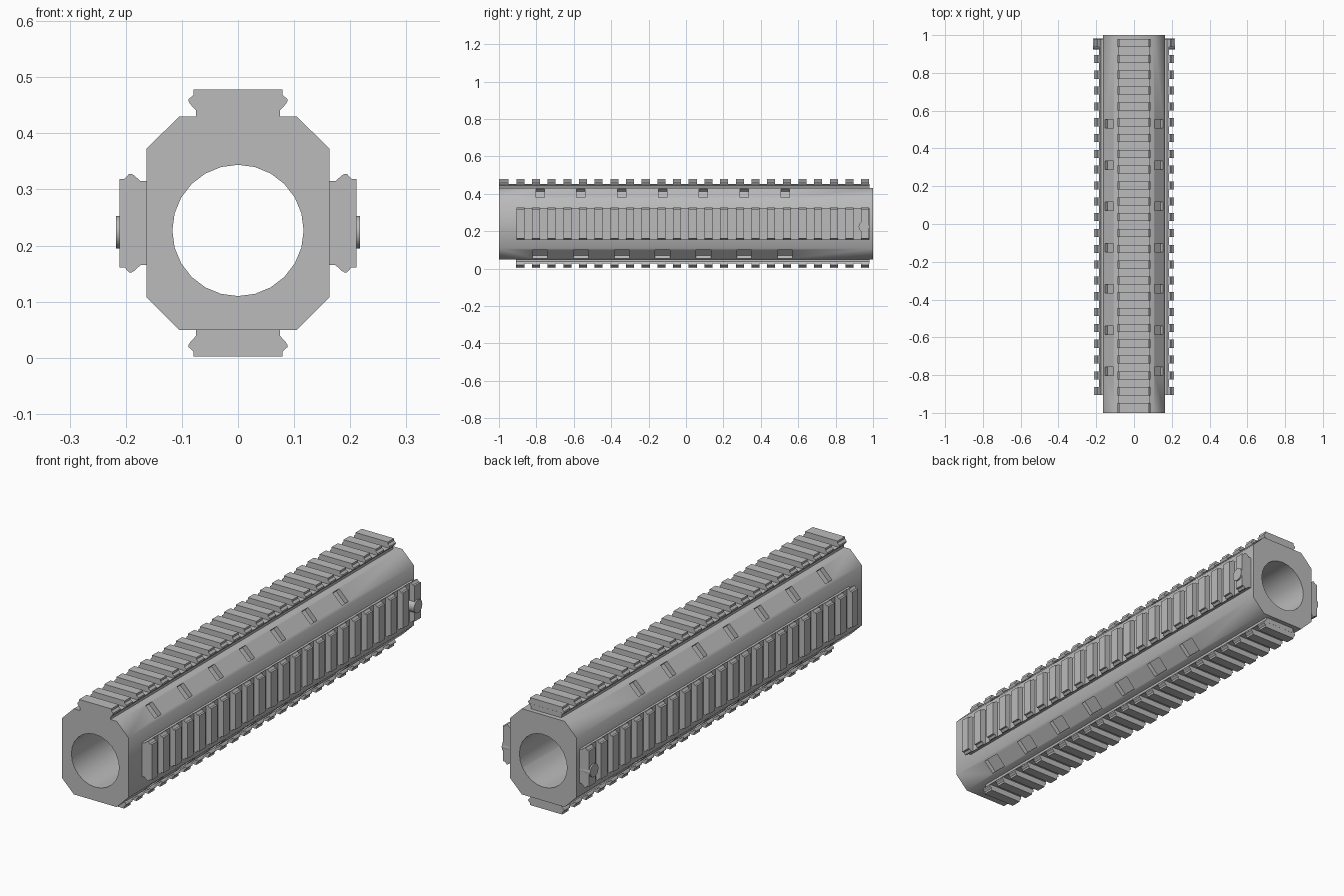
import bpy, bmesh, math
from mathutils import Matrix, Vector

if "Cube" in bpy.data.objects:
    bpy.data.objects.remove(bpy.data.objects["Cube"])

grey = bpy.data.materials.new("metal grey")
grey.diffuse_color = (0.5, 0.5, 0.5, 1)
grey.use_nodes = True
grey.node_tree.nodes["Principled BSDF"].inputs["Base Color"].default_value = grey.diffuse_color

MID = 0.24            # height of the body axis
PITCH, TOOTH = 0.0838, 0.043
SLOTS = [-0.78 + 0.2183 * i for i in range(7)]


def prism(bm, outline, y0, y1):
    """Extrude a closed (x, z) outline along y."""
    face = bm.faces.new([bm.verts.new((x, y0, z)) for x, z in outline])
    out = bmesh.ops.extrude_face_region(bm, geom=[face])["geom"]
    for v in out:
        if isinstance(v, bmesh.types.BMVert):
            v.co.y = y1


def finish(bm, name, matrix=None):
    if matrix:
        bm.transform(matrix)
    bmesh.ops.recalc_face_normals(bm, faces=bm.faces)
    mesh = bpy.data.meshes.new(name)
    bm.to_mesh(mesh)
    bm.free()
    mesh.materials.append(grey)
    ob = bpy.data.objects.new(name, mesh)
    bpy.context.collection.objects.link(ob)
    return ob


def cut(ob, cutter):
    """Subtract a cutter, bake the result and drop the cutter."""
    mod = ob.modifiers.new("cut", "BOOLEAN")
    mod.object, mod.solver = cutter, "EXACT"
    bpy.context.view_layer.objects.active = ob
    bpy.ops.object.modifier_apply(modifier=mod.name)
    bpy.data.objects.remove(cutter)


def smooth(ob, degrees):
    bpy.ops.object.select_all(action="DESELECT")
    ob.select_set(True)
    bpy.context.view_layer.objects.active = ob
    bpy.ops.object.shade_smooth_by_angle(angle=math.radians(degrees))


# Octagonal handguard body
quarter = [(0.163, 0.1325), (0.105, 0.19)]
ring = quarter + [(-x, z) for x, z in reversed(quarter)]
ring += [(-x, -z) for x, z in ring]
bm = bmesh.new()
prism(bm, [(x, MID + z) for x, z in ring], -1, 1)
body = finish(bm, "handguard_body")

# Round bore
bm = bmesh.new()
bore = [(0.117 * math.cos(a), 0.227 + 0.117 * math.sin(a))
        for a in (2 * math.pi * i / 24 for i in range(24))]
prism(bm, bore, -1.1, 1.1)
cut(body, finish(bm, "bore_cutter"))

# Vent pockets on the four chamfers
bm = bmesh.new()
for sx in (-1, 1):
    for sz, width in ((1, 0.045), (-1, 0.08)):
        for y in SLOTS:
            place = (Matrix.Translation((sx * 0.131, y, MID + sz * 0.163))
                     @ Matrix.Rotation(sx * sz * math.pi / 4, 4, "Y")
                     @ Matrix.Diagonal((0.063, width, 0.04, 1)))
            bmesh.ops.create_cube(bm, size=1, matrix=place)
cut(body, finish(bm, "vent_cutter"))
smooth(body, 50)

# Accessory rails: a flared base strip carrying evenly spaced cross teeth
BASE = [(0.075, -0.004), (0.075, 0.011), (0.085, 0.022)]
CROWN = [(0.085, 0.022), (0.088, 0.027), (0.088, 0.031), (0.079, 0.039), (0.079, 0.048)]


def rail(name, angle, offset, start, count):
    bm = bmesh.new()
    mirrored = lambda half: half + [(-x, z) for x, z in reversed(half)]
    prism(bm, mirrored(BASE), start, 0.98)
    for i in range(count):
        y = 0.958 - i * PITCH
        y0 = start if i == count - 1 else y - TOOTH / 2
        prism(bm, mirrored(CROWN), y0, y + TOOTH / 2)
    finish(bm, name, Matrix.Translation((0, 0, MID)) @ Matrix.Rotation(angle, 4, "Y")
           @ Matrix.Translation((0, 0, offset)))


rail("top_rail", 0, 0.19, -1.0, 24)
rail("bottom_rail", math.pi, 0.19, -0.91, 23)
rail("right_rail", math.pi / 2, 0.163, -0.905, 23)
rail("left_rail", -math.pi / 2, 0.163, -0.905, 23)

# Round screw heads at the rear of the side rails
for side, sx in (("right", 1), ("left", -1)):
    bm = bmesh.new()
    bmesh.ops.create_cone(bm, cap_ends=True, segments=16, radius1=0.029, radius2=0.029,
                          depth=0.057, matrix=Matrix.Translation((sx * 0.1885, 0.952, 0.224))
                          @ Matrix.Rotation(math.pi / 2, 4, "Y"))
    smooth(finish(bm, side + "_screw"), 40)
